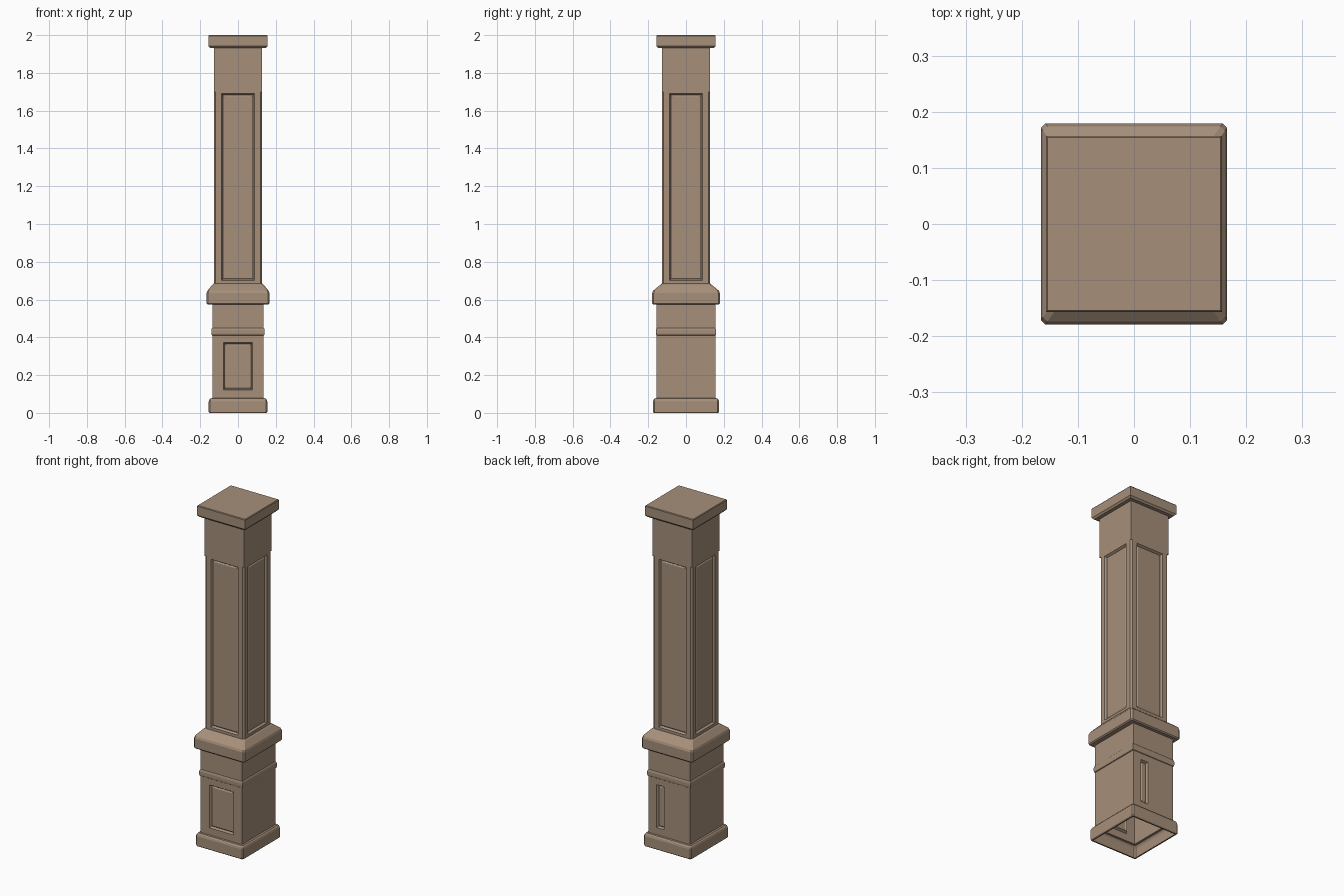
import bpy, bmesh
from mathutils import Vector

if "Cube" in bpy.data.objects:
    bpy.data.objects.remove(bpy.data.objects["Cube"])

wood = bpy.data.materials.new("tan paint")
wood.diffuse_color = (0.38, 0.275, 0.195, 1)
wood.use_nodes = True
wood.node_tree.nodes["Principled BSDF"].inputs["Base Color"].default_value = wood.diffuse_color


def ring(bm, hx, hy, z, c):
    """Rectangle ring, with corners cut by c when c > 0; edge 0 is the front."""
    pts = []
    for sx, sy, first in ((-1, -1, 'y'), (1, -1, 'x'), (1, 1, 'y'), (-1, 1, 'x')):
        a = (sx * hx, sy * (hy - c))
        b = (sx * (hx - c), sy * hy)
        if c == 0:
            pts.append((sx * hx, sy * hy))
        else:
            pts += [a, b] if first == 'y' else [b, a]
    return [bm.verts.new((x, y, z)) for x, y in pts]


def panel(bm, face, u0, u1, z0, z1, bevel, depth):
    """Replace a flat vertical face by a frame with a recessed panel."""
    n = face.normal.copy()
    ax = 0 if abs(n.y) > abs(n.x) else 1
    mid = face.calc_center_median()
    outer = list(face.verts)
    rings = [outer]
    for inset, d in ((0, 0), (bevel * 0.5, depth), (bevel, depth * 0.6)):
        r = []
        for v in outer:
            p = v.co.copy()
            p[ax] = u1 - inset if v.co[ax] > mid[ax] else u0 + inset
            p.z = z1 - inset if v.co.z > mid.z else z0 + inset
            r.append(bm.verts.new(p - n * d))
        rings.append(r)
    bm.faces.remove(face)
    for a, b in zip(rings, rings[1:]):
        for i in range(4):
            j = (i + 1) % 4
            bm.faces.new((a[i], a[j], b[j], b[i]))
    bm.faces.new(rings[-1])


def part(name, rows, top=False, panels=()):
    """Loft rows of (half x, half y, z, corner cut) into an open shell."""
    bm = bmesh.new()
    rs = [ring(bm, *r) for r in rows]
    for a, b in zip(rs, rs[1:]):
        n = len(a)
        for i in range(n):
            j = (i + 1) % n
            bm.faces.new((a[i], a[j], b[j], b[i]))
    if top:
        bm.faces.new(rs[-1])
    bm.normal_update()
    for normal, args in panels:
        d = Vector(normal)
        zc = (args[2] + args[3]) / 2
        f = next(f for f in bm.faces if f.normal.dot(d) > 0.99
                 and min(v.co.z for v in f.verts) < zc < max(v.co.z for v in f.verts))
        panel(bm, f, *args)
    me = bpy.data.meshes.new(name)
    bm.to_mesh(me)
    bm.free()
    me.materials.append(wood)
    ob = bpy.data.objects.new(name, me)
    bpy.context.scene.collection.objects.link(ob)
    return ob


PX, PY = 0.135, 0.155   # plinth half sizes
S = 0.128               # shaft half size

# hollow base moulding, open underneath
part("base_moulding", [
    (0.143, 0.163, 0.0, 0.004), (0.151, 0.171, 0.0, 0.006), (0.155, 0.175, 0.006, 0.007),
    (0.155, 0.175, 0.06, 0.007), (0.152, 0.172, 0.07, 0.006),
    (0.146, 0.166, 0.077, 0.004), (PX, PY, 0.078, 0.001)])

# plinth with a wide front panel and a narrow back panel
part("plinth", [(PX, PY, 0.078, 0), (PX, PY, 0.41, 0)], panels=[
    ((0, -1, 0), (-0.078, 0.078, 0.12, 0.373, 0.015, 0.012)),
    ((0, 1, 0), (0.035, 0.083, 0.12, 0.373, 0.015, 0.012))])

# rounded band and plain neck
part("plinth_band", [
    (PX, PY, 0.41, 0), (PX + 0.004, PY + 0.003, 0.412, 0), (PX + 0.006, PY + 0.005, 0.42, 0),
    (PX + 0.006, PY + 0.005, 0.438, 0), (PX + 0.004, PY + 0.003, 0.446, 0),
    (PX, PY, 0.45, 0), (PX, PY, 0.574, 0)])

# sloped collar between plinth and shaft
part("collar", [
    (PX, PY, 0.574, 0.001), (0.160, 0.173, 0.574, 0.006), (0.166, 0.179, 0.58, 0.008),
    (0.166, 0.179, 0.635, 0.008), (0.162, 0.174, 0.647, 0.008),
    (0.136, 0.136, 0.678, 0.008), (S, S, 0.684, 0.01)])

# shaft with cut corners and four long panels
long_panel = (-0.088, 0.088, 0.70, 1.69, 0.015, 0.012)
part("shaft", [(S, S, 0.684, 0.01), (S, S, 1.70, 0.01)],
     panels=[(d, long_panel) for d in ((0, -1, 0), (0, 1, 0), (1, 0, 0), (-1, 0, 0))])

# plain square upper shaft, then the cap
part("upper_shaft", [(S - 0.008, S - 0.008, 1.70, 0), (S, S, 1.70, 0), (S, S, 1.932, 0)])
part("cap", [
    (S, S, 1.932, 0), (0.148, 0.148, 1.932, 0), (0.157, 0.157, 1.942, 0),
    (0.157, 0.157, 1.996, 0), (0.154, 0.154, 2.0, 0)], top=True)
